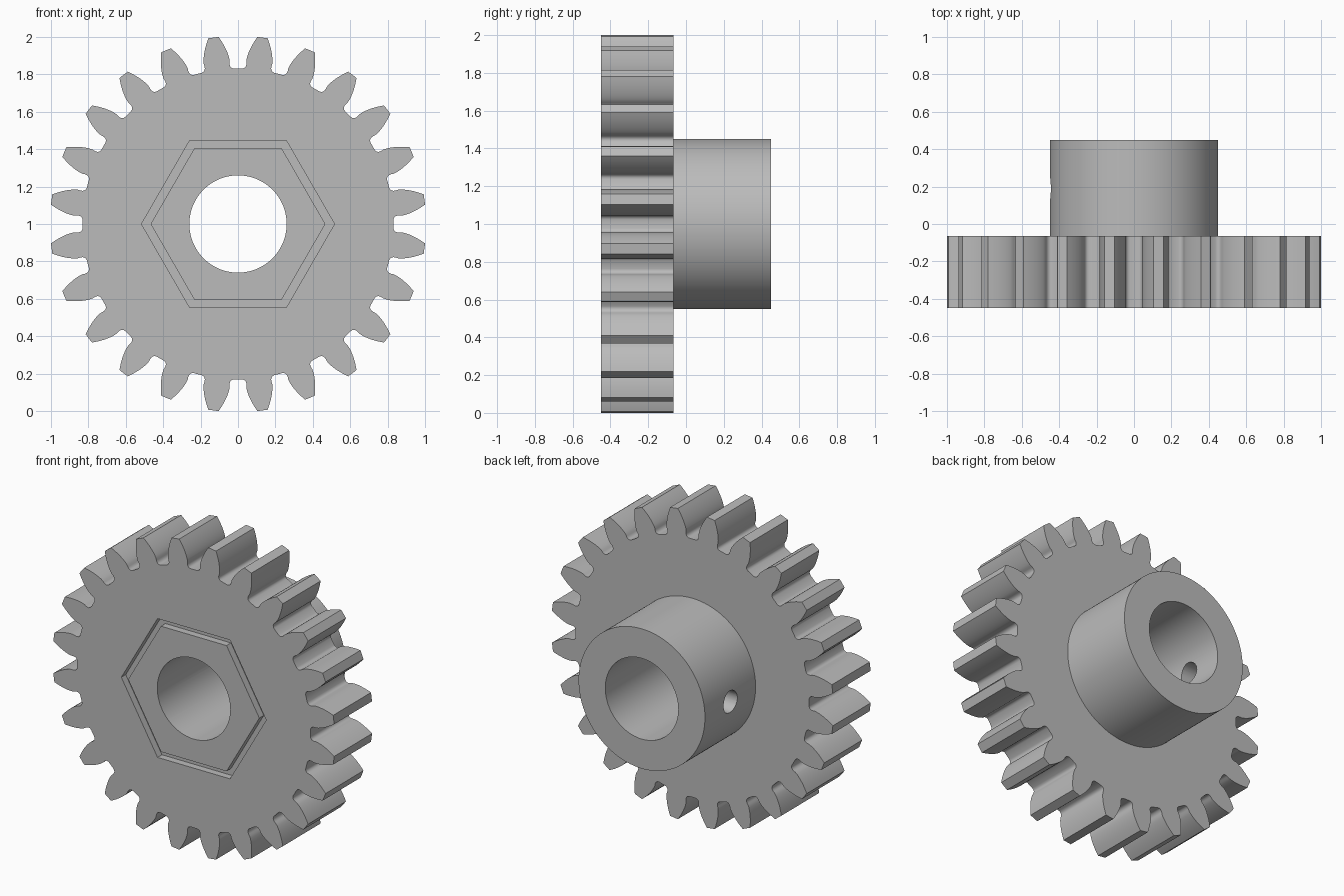
import bpy, bmesh
from math import pi, cos, sin, tan, acos, radians
from mathutils import Matrix

if "Cube" in bpy.data.objects:
    bpy.data.objects.remove(bpy.data.objects["Cube"], do_unlink=True)

TEETH = 24
TIP_R = 1.0055
MODULE = 2 * TIP_R / (TEETH + 2)
PITCH_R = MODULE * TEETH / 2
ROOT_R = PITCH_R - 1.25 * MODULE
BASE_R = PITCH_R * cos(radians(20))
FRONT, STEP, BACK = -0.45, -0.065, 0.45

steel = bpy.data.materials.new("grey_steel")
steel.use_nodes = True
GREY = (0.5, 0.5, 0.5, 1)
steel.diffuse_color = GREY
steel.node_tree.nodes["Principled BSDF"].inputs["Base Color"].default_value = GREY


def prism(name, outline, y0, y1):
    """Extrude a closed (x, z) outline along y, centred on the gear axis."""
    bm = bmesh.new()
    face = bm.faces.new([bm.verts.new((x, y0, z + 1)) for x, z in outline])
    out = bmesh.ops.extrude_face_region(bm, geom=[face])
    moved = [v for v in out["geom"] if isinstance(v, bmesh.types.BMVert)]
    bmesh.ops.translate(bm, verts=moved, vec=(0, y1 - y0, 0))
    bmesh.ops.recalc_face_normals(bm, faces=bm.faces)
    mesh = bpy.data.meshes.new(name)
    bm.to_mesh(mesh)
    bm.free()
    obj = bpy.data.objects.new(name, mesh)
    bpy.context.collection.objects.link(obj)
    mesh.materials.append(steel)
    return obj


def polygon(radius, sides):
    return [(radius * cos(2 * pi * i / sides), radius * sin(2 * pi * i / sides))
            for i in range(sides)]


def combine(target, tool, operation):
    """Apply a boolean and remove the tool object."""
    mod = target.modifiers.new("combine", "BOOLEAN")
    mod.operation, mod.solver, mod.object = operation, "EXACT", tool
    bpy.context.view_layer.objects.active = target
    bpy.ops.object.modifier_apply(modifier=mod.name)
    bpy.data.objects.remove(tool, do_unlink=True)


def involute(angle):
    return tan(angle) - angle


def tooth_flank():
    """(radius, half angle) pairs from the root fillet to the tooth tip."""
    points = [(ROOT_R, 0.104), (ROOT_R + 0.003, 0.092), (ROOT_R + 0.01, 0.083),
              (ROOT_R + 0.02, 0.079), (ROOT_R + 0.03, 0.0785)]
    steps = 8
    for i in range(steps + 1):
        r = BASE_R + (TIP_R - BASE_R) * i / steps
        half = pi / (2 * TEETH) + involute(radians(20)) - involute(acos(min(1, BASE_R / r)))
        points.append((r, half))
    return points


# Toothed wheel
flank = tooth_flank()
outline = []
for t in range(TEETH):
    mid = 2 * pi * (t + 0.5) / TEETH
    outline += [(r * cos(mid - a), r * sin(mid - a)) for r, a in flank]
    outline += [(r * cos(mid + a), r * sin(mid + a)) for r, a in reversed(flank)]
gear = prism("spur_gear", outline, FRONT, STEP)

# Hub on the back
combine(gear, prism("hub", polygon(0.45, 128), STEP - 0.1, BACK), "UNION")

# Shaft bore
combine(gear, prism("bore", polygon(0.26, 96), FRONT - 0.1, BACK + 0.1), "DIFFERENCE")

# Hexagonal groove in the front face
groove = prism("groove", polygon(0.516, 6), FRONT - 0.1, FRONT + 0.045)
combine(groove, prism("groove_core", polygon(0.467, 6), FRONT - 0.2, FRONT + 0.2), "DIFFERENCE")
combine(gear, groove, "DIFFERENCE")

# Set-screw hole through the right wall of the hub
screw = prism("screw_hole", polygon(0.07, 40), -0.2, 0.2)
screw.data.transform(Matrix.Translation((-0.36, 0.19, 1))
                     @ Matrix.Rotation(pi / 2, 4, "Z") @ Matrix.Translation((0, 0, -1)))
combine(gear, screw, "DIFFERENCE")

# Smooth curved walls, keep crisp edges
bpy.ops.object.select_all(action="DESELECT")
gear.select_set(True)
bpy.context.view_layer.objects.active = gear
bpy.ops.object.shade_smooth_by_angle(angle=radians(30))
